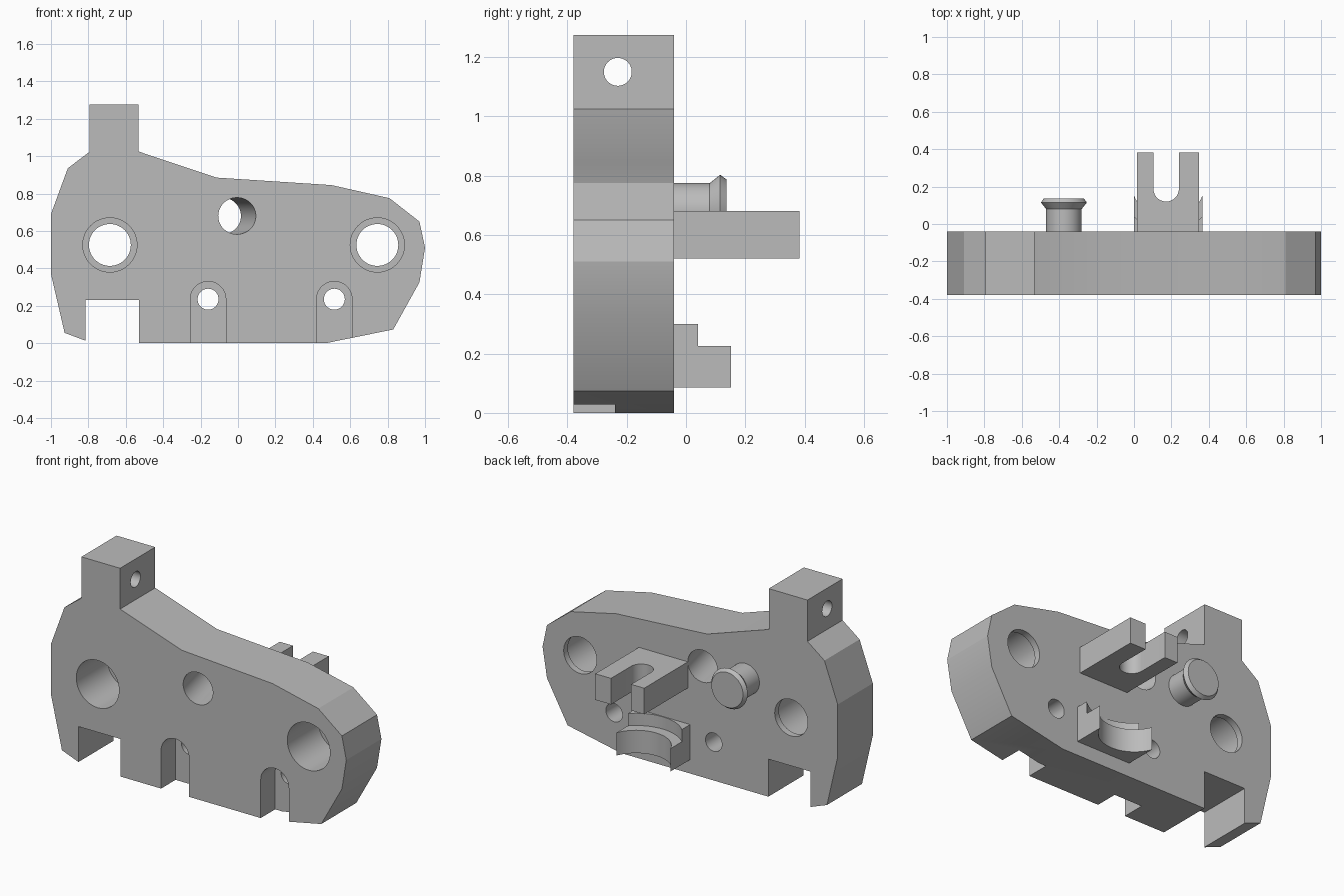
import bpy, bmesh
from math import pi, sin, cos, asin, atan2
from mathutils import Matrix, Vector

cube = bpy.data.objects.get("Cube")
if cube:
    bpy.data.objects.remove(cube, do_unlink=True)

grey = bpy.data.materials.new("Plain grey")
grey.use_nodes = True
grey.diffuse_color = (0.5, 0.5, 0.5, 1)
grey.node_tree.nodes["Principled BSDF"].inputs["Base Color"].default_value = (0.5, 0.5, 0.5, 1)

FRONT, BACK = -0.38, -0.04


def finish(name, bm):
    bmesh.ops.recalc_face_normals(bm, faces=bm.faces)
    mesh = bpy.data.meshes.new(name)
    bm.to_mesh(mesh)
    bm.free()
    mesh.materials.append(grey)
    obj = bpy.data.objects.new(name, mesh)
    bpy.context.collection.objects.link(obj)
    return obj


def prism(name, outline, low, high, axis):
    """Extrude a 2D outline along y (outline in x, z) or along z (outline in x, y)."""
    place = (lambda a, b, d: (a, d, b)) if axis == "y" else (lambda a, b, d: (a, b, d))
    bm = bmesh.new()
    face = bm.faces.new([bm.verts.new(place(a, b, low)) for a, b in outline])
    moved = bmesh.ops.extrude_face_region(bm, geom=[face])["geom"]
    verts = [v for v in moved if isinstance(v, bmesh.types.BMVert)]
    bmesh.ops.translate(bm, verts=verts, vec=place(0, 0, high - low))
    return finish(name, bm)


def rod(name, start, end, radius, radius_end=None, sides=48):
    """Cylinder or cone between two points."""
    start, end = Vector(start), Vector(end)
    line = end - start
    turn = line.to_track_quat("Z", "Y").to_matrix().to_4x4()
    bm = bmesh.new()
    bmesh.ops.create_cone(bm, cap_ends=True, segments=sides, radius1=radius,
                          radius2=radius if radius_end is None else radius_end,
                          depth=line.length,
                          matrix=Matrix.Translation((start + end) / 2) @ turn)
    return finish(name, bm)


def arc(cx, cy, radius, begin, end, steps=24):
    return [(cx + radius * cos(begin + (end - begin) * i / steps),
             cy + radius * sin(begin + (end - begin) * i / steps)) for i in range(steps + 1)]


def select(obj):
    bpy.ops.object.select_all(action="DESELECT")
    obj.select_set(True)
    bpy.context.view_layer.objects.active = obj


def cut(obj, cutter):
    select(obj)
    mod = obj.modifiers.new("cut", "BOOLEAN")
    mod.operation, mod.solver, mod.object = "DIFFERENCE", "EXACT", cutter
    bpy.ops.object.modifier_apply(modifier=mod.name)
    bpy.data.objects.remove(cutter, do_unlink=True)


# Main plate with tower and bottom notch
plate = prism("main_plate", [
    (-0.795, 1.022), (-0.795, 1.275), (-0.533, 1.275), (-0.533, 1.025),
    (-0.115, 0.885), (0.5, 0.845), (0.81, 0.775), (0.97, 0.65), (1, 0.51),
    (0.97, 0.325), (0.83, 0.073), (0.47, 0), (-0.53, 0), (-0.53, 0.23),
    (-0.815, 0.23), (-0.815, 0.013), (-0.927, 0.055), (-1, 0.37),
    (-1, 0.69), (-0.91, 0.935)], FRONT, BACK, "y")

# Large counterbored holes, each with a thin lip at the back
for x in (-0.685, 0.745):
    cut(plate, rod("cutter", (x, -0.5, 0.525), (x, -0.08, 0.525), 0.145))
    cut(plate, rod("cutter", (x, -0.5, 0.525), (x, 0.1, 0.525), 0.112))

# Round-topped front slots with small through holes
for x in (-0.16, 0.515):
    slot = arc(x, 0.235, 0.095, 0, pi) + [(x - 0.095, -0.1), (x + 0.095, -0.1)]
    cut(plate, prism("cutter", slot, -0.5, -0.24, "y"))
    cut(plate, rod("cutter", (x, -0.5, 0.235), (x, 0.1, 0.235), 0.056))

# Slanted middle hole and sideways tower hole
entry, leave = Vector((-0.005, FRONT, 0.68)), Vector((-0.085, BACK, 0.68))
slant = (leave - entry) * 0.5
cut(plate, rod("cutter", entry - slant, leave + slant, 0.098))
cut(plate, rod("cutter", (-1, -0.23, 1.15), (-0.4, -0.23, 1.15), 0.047))

# Forked lug on the back
fork = [(0.015, BACK - 0.005), (0.347, BACK - 0.005), (0.347, 0.383), (0.24, 0.383)]
fork += arc(0.172, 0.188, 0.068, 0, -pi) + [(0.104, 0.383), (0.015, 0.383)]
lug = prism("forked_lug", fork, 0.52, 0.68, "z")


# Stepped cradle below the lug, hollowed by two coaxial arcs
def cradle_layer(name, tip, low, high):
    half, centre_x, centre_y = 0.183, 0.183, 0.223
    rise = centre_y - tip
    radius = (half ** 2 + rise ** 2) ** 0.5
    begin = atan2(-rise, half)
    outline = [(0, BACK - 0.005), (2 * half, BACK - 0.005)]
    outline += arc(centre_x, centre_y, radius, begin, -pi - begin)
    return prism(name, outline, low, high, "z")


cradle_lower = cradle_layer("cradle_lower", 0.152, 0.085, 0.225)
cradle_upper = cradle_layer("cradle_upper", 0.04, 0.225, 0.3)

# Headed pin: shaft, flare and chamfered cap
pin = []
for name, y0, y1, r0, r1 in (("pin_shaft", -0.06, 0.08, 0.095, 0.095),
                             ("pin_flare", 0.08, 0.115, 0.095, 0.123),
                             ("pin_cap", 0.115, 0.137, 0.123, 0.107)):
    pin.append(rod(name, (-0.375, y0, 0.68), (-0.375, y1, 0.68), r0, r1))

for obj in [plate, lug, cradle_lower, cradle_upper] + pin:
    select(obj)
    bpy.ops.object.shade_smooth_by_angle(angle=pi / 9)
